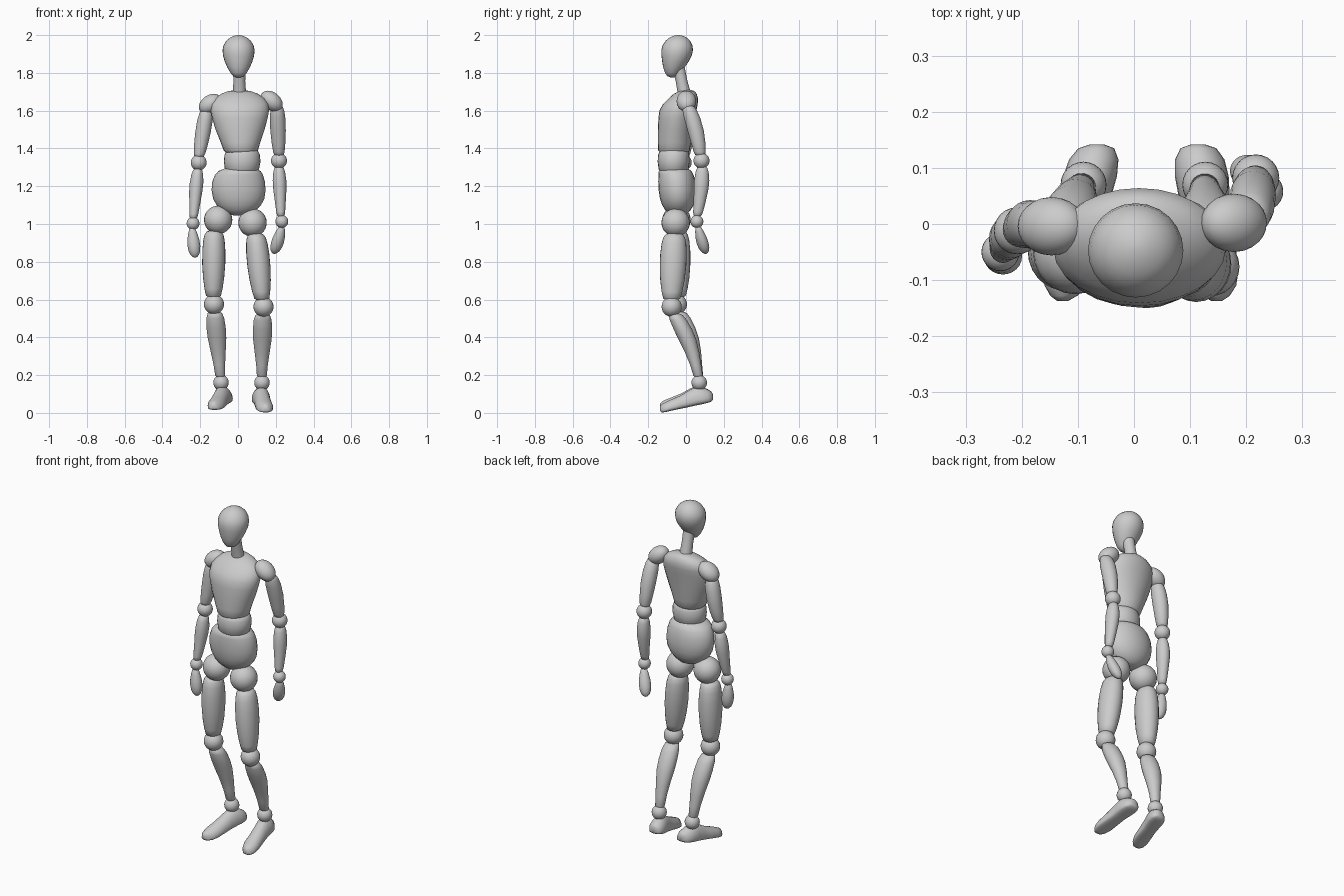
import bpy, bmesh, math
from mathutils import Vector

SEG = 24


def finish(name, bm, angle=60):
    bmesh.ops.recalc_face_normals(bm, faces=bm.faces)
    me = bpy.data.meshes.new(name)
    bm.to_mesh(me)
    bm.free()
    ob = bpy.data.objects.new(name, me)
    bpy.context.collection.objects.link(ob)
    bpy.ops.object.select_all(action='DESELECT')
    ob.select_set(True)
    bpy.context.view_layer.objects.active = ob
    bpy.ops.object.shade_smooth_by_angle(angle=math.radians(angle))
    return ob


def skin(name, loops, angle=60):
    """Bridge closed point loops and cap both ends."""
    bm = bmesh.new()
    rows = [[bm.verts.new(p) for p in loop] for loop in loops]
    for a, b in zip(rows, rows[1:]):
        for i in range(SEG):
            j = (i + 1) % SEG
            bm.faces.new((a[i], a[j], b[j], b[i]))
    bm.faces.new(rows[0])
    bm.faces.new(rows[-1])
    return finish(name, bm, angle)


def circle():
    return [(math.cos(2 * math.pi * i / SEG), math.sin(2 * math.pi * i / SEG)) for i in range(SEG)]


def stack(name, rings):
    """Horizontal ellipses: (z, centre x, centre y, radius x, radius y)."""
    return skin(name, [[(cx + rx * c, cy + ry * s, z) for c, s in circle()]
                       for z, cx, cy, rx, ry in rings])


def limb(name, p0, p1, profile, rx, ry, bow=0.0):
    """Tapered segment between two points; bow pushes the middle along y."""
    p0, p1 = Vector(p0), Vector(p1)
    rings = []
    for t, r in profile:
        p = p0.lerp(p1, t)
        rings.append((p.z, p.x, p.y + bow * math.sin(math.pi * t), rx * r, ry * r))
    return stack(name, rings)


def ball(name, loc, size, tilt=0.0):
    bm = bmesh.new()
    bmesh.ops.create_uvsphere(bm, u_segments=SEG, v_segments=14, radius=1)
    ob = finish(name, bm)
    ob.location = loc
    ob.scale = size if isinstance(size, tuple) else (size,) * 3
    ob.rotation_euler.y = math.radians(tilt)
    return ob


def foot(name, heel_x, splay, lift):
    """Wedge with a flat sole, lofted from heel to toe."""
    rings = [(.142, .07, .1, .012), (.135, .06, .112, .032), (.115, .053, .124, .044),
             (.085, .046, .135, .048), (.055, .04, .138, .046), (.02, .032, .122, .043),
             (-.03, .022, .092, .045), (-.08, .011, .07, .046), (-.11, .004, .056, .038),
             (-.128, .002, .046, .024), (-.137, .01, .035, .01)]
    loops = []
    for y, lo, hi, rx in rings:
        mid = lo + .3 * (hi - lo)
        x = heel_x + splay * (.1 - y)
        up = lift * (.14 - y) / .28
        loops.append([(x + rx * c, y, up + (mid + (hi - mid) * s if s >= 0
                       else mid - (mid - lo) * abs(s) ** .45)) for c, s in circle()])
    return skin(name, loops, 50)


# Head and neck
stack("head", [(1.776, .003, -.073, .01, .01), (1.783, .003, -.073, .028, .026),
               (1.80, .003, -.071, .043, .040), (1.83, .003, -.064, .060, .057),
               (1.86, .003, -.056, .073, .070), (1.89, .003, -.050, .082, .080),
               (1.92, .003, -.047, .085, .084), (1.945, .003, -.045, .080, .079),
               (1.97, .003, -.043, .065, .065), (1.985, .003, -.042, .047, .048),
               (1.996, .003, -.041, .025, .026), (2.0, .003, -.041, .006, .006)])
limb("neck", (.006, -.042, 1.84), (.008, -.004, 1.67), [(0, 1), (.5, .95), (1, 1.1)], .033, .033)

# Torso
stack("chest", [(1.368, .016, -.064, .05, .045), (1.375, .016, -.064, .078, .072),
                (1.39, .015, -.064, .091, .083), (1.43, .013, -.061, .104, .088),
                (1.50, .011, -.056, .130, .093), (1.56, .010, -.049, .147, .097),
                (1.60, .010, -.043, .154, .098), (1.635, .010, -.030, .151, .092),
                (1.665, .009, -.014, .134, .078), (1.69, .008, -.004, .096, .060),
                (1.703, .008, .005, .060, .040), (1.71, .008, .012, .02, .015)])
stack("waist", [(1.262, .02, -.066, .05, .04), (1.27, .02, -.066, .075, .065),
                (1.29, .021, -.066, .090, .079), (1.33, .022, -.065, .097, .085),
                (1.365, .022, -.065, .094, .083), (1.388, .022, -.065, .083, .074),
                (1.40, .022, -.065, .05, .045)])
stack("pelvis", [(1.046, .004, -.042, .03, .025), (1.054, .004, -.042, .062, .048),
                 (1.075, .004, -.043, .094, .068), (1.10, .004, -.043, .118, .083),
                 (1.135, .004, -.044, .136, .094), (1.18, .003, -.046, .143, .099),
                 (1.225, .003, -.049, .139, .098), (1.26, .005, -.053, .127, .093),
                 (1.28, .008, -.057, .112, .087), (1.293, .012, -.06, .085, .07),
                 (1.298, .014, -.062, .04, .035)])

# Limb outlines: (position along the limb, relative radius)
THIGH = [(0, .4), (.015, .65), (.06, .82), (.15, .93), (.3, 1), (.5, 1),
         (.7, .92), (.87, .78), (.97, .65), (1, .4)]
SHIN = [(0, .5), (.02, .75), (.1, .93), (.25, 1), (.4, .96), (.6, .78),
        (.8, .6), (.96, .52), (1, .35)]
UPPER_ARM = [(0, .4), (.03, .7), (.1, .88), (.25, 1), (.5, 1), (.75, .88),
             (.92, .74), (.98, .6), (1, .4)]
FOREARM = [(0, .45), (.03, .68), (.12, .87), (.28, 1), (.45, .97), (.7, .8),
           (.9, .66), (.98, .55), (1, .35)]
HAND = [(0, .3), (.05, .5), (.2, .72), (.4, .93), (.6, 1), (.78, .9),
        (.9, .68), (.97, .4), (1, .12)]

# Joint positions per side: joints are balls, segments run between them
SIDES = {
    "right": dict(
        shoulder=(-.147, -.004, 1.635), tilt=-35,
        arm=((-.165, -.005, 1.61), (-.207, -.012, 1.352)), elbow=(-.208, -.012, 1.325),
        fore=((-.213, -.017, 1.292), (-.236, -.048, 1.028)), wrist=(-.238, -.05, 1.003),
        hand=((-.242, -.055, .98), (-.228, -.06, .822)),
        hip=(-.105, -.05, 1.022), thigh=((-.127, -.048, .965), (-.13, -.046, .61)),
        knee=(-.127, -.048, .575), shin=((-.123, -.035, .535), (-.093, .067, .185)),
        ankle=(-.09, .07, .16), foot=(-.075, -.22, .014)),
    "left": dict(
        shoulder=(.178, .002, 1.65), tilt=40,
        arm=((.207, .01, 1.63), (.217, .076, 1.36)), elbow=(.217, .082, 1.335),
        fore=((.217, .086, 1.305), (.227, .06, 1.04)), wrist=(.232, .058, 1.013),
        hand=((.232, .064, .988), (.193, .103, .842)),
        hip=(.077, -.055, 1.007), thigh=((.095, -.062, .95), (.127, -.076, .595)),
        knee=(.135, -.076, .562), shin=((.131, -.058, .525), (.126, .067, .185)),
        ankle=(.127, .07, .16), foot=(.119, .12, 0.0)),
}

for side, s in SIDES.items():
    # Arm
    ball(side + "_shoulder", s["shoulder"], (.066, .052, .047), s["tilt"])
    limb(side + "_upper_arm", *s["arm"], UPPER_ARM, .041, .043, .008)
    ball(side + "_elbow", s["elbow"], .042)
    limb(side + "_forearm", *s["fore"], FOREARM, .036, .040, .006)
    ball(side + "_wrist", s["wrist"], .034)
    limb(side + "_hand", *s["hand"], HAND, .034, .032)
    # Leg
    ball(side + "_hip", s["hip"], .075)
    limb(side + "_thigh", *s["thigh"], THIGH, .061, .070)
    ball(side + "_knee", s["knee"], .053)
    limb(side + "_shin", *s["shin"], SHIN, .051, .049, .016)
    ball(side + "_ankle", s["ankle"], .041)
    foot(side + "_foot", *s["foot"])
